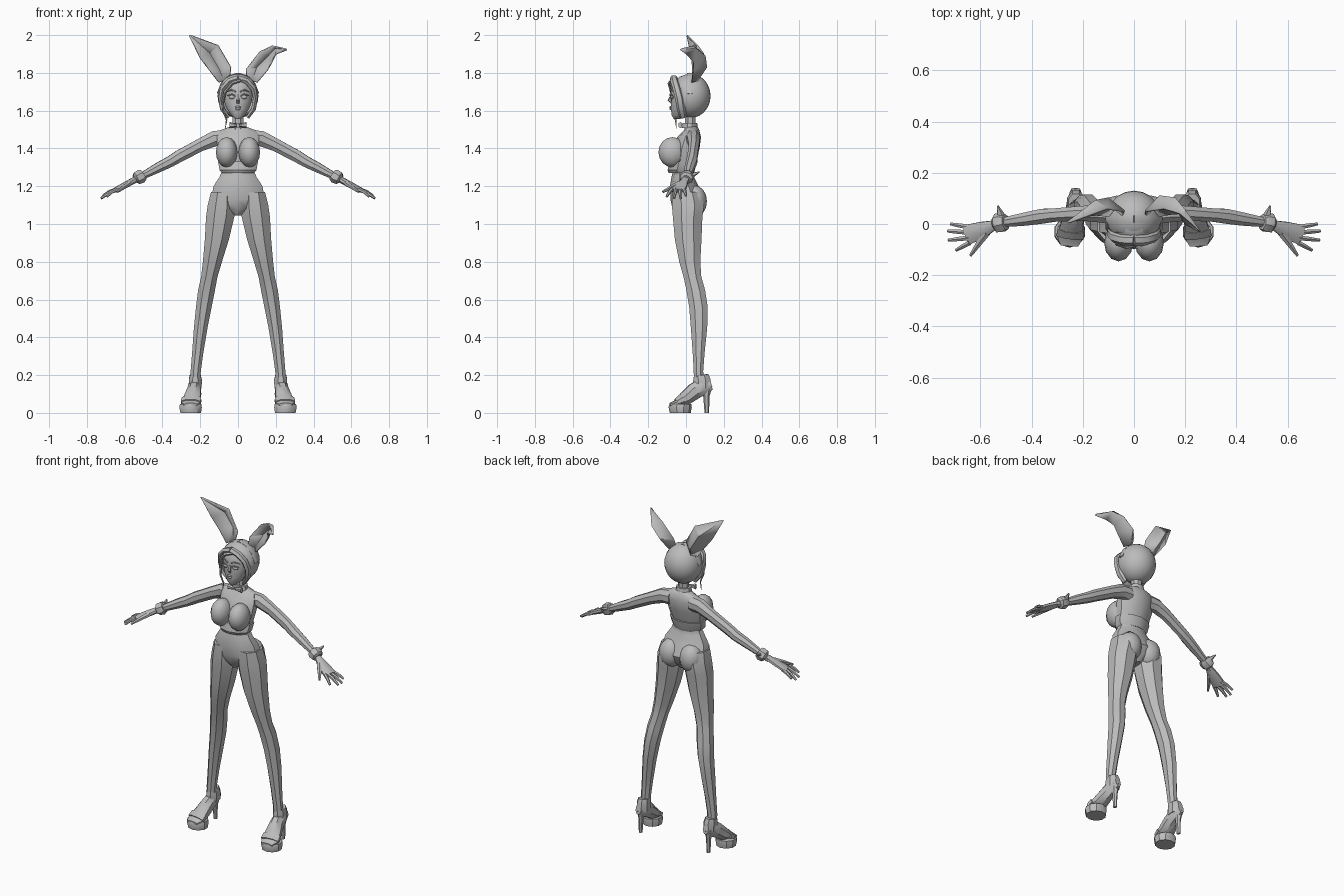
import bpy, bmesh, math
from mathutils import Vector

grey = bpy.data.materials.new("plain_grey")
grey.diffuse_color = (0.5, 0.5, 0.5, 1)


def finish(name, bm, mirror=False, thick=0, angle=35):
    bmesh.ops.recalc_face_normals(bm, faces=bm.faces)
    me = bpy.data.meshes.new(name)
    bm.to_mesh(me)
    bm.free()
    me.materials.append(grey)
    ob = bpy.data.objects.new(name, me)
    bpy.context.collection.objects.link(ob)
    bpy.ops.object.select_all(action='DESELECT')
    ob.select_set(True)
    bpy.context.view_layer.objects.active = ob
    bpy.ops.object.shade_smooth_by_angle(angle=math.radians(angle))
    if thick:
        m = ob.modifiers.new("thickness", 'SOLIDIFY')
        m.thickness, m.offset = thick, 0
    if mirror:
        ob.modifiers.new("mirror", 'MIRROR')
    return ob


def tube(name, pts, n=8, up=(0, 0, 1), axis=None, mirror=False, angle=35):
    """Loft of elliptical rings (x, y, z, half width, half depth along up)."""
    bm = bmesh.new()
    up, P, rings = Vector(up), [Vector(p[:3]) for p in pts], []
    k = 1 / math.cos(math.pi / n) ** 0.5
    for i, p in enumerate(pts):
        t = Vector(axis) if axis else (P[min(i + 1, len(P) - 1)] - P[max(i - 1, 0)]).normalized()
        s = t.cross(up).normalized()
        u = s.cross(t)
        ring = []
        for j in range(n):
            a = (j + 0.5) * 2 * math.pi / n
            ring.append(bm.verts.new(P[i] + s * p[3] * k * math.cos(a) + u * p[4] * k * math.sin(a)))
        rings.append(ring)
    for r, q in zip(rings, rings[1:]):
        for j in range(n):
            bm.faces.new((r[j], r[(j + 1) % n], q[(j + 1) % n], q[j]))
    bm.faces.new(rings[0])
    bm.faces.new(rings[-1])
    return finish(name, bm, mirror, angle=angle)


def body(name, rows, n=10, **kw):
    """Upright centred loft from rows of (z, half width, front y, back y)."""
    return tube(name, [(0, (f + b) / 2, z, w, (b - f) / 2) for z, w, f, b in rows],
                n, up=(0, 1, 0), axis=(0, 0, 1), **kw)


def ball(name, c, r, seg=12, rings=8, mirror=False, cut=None, thick=0):
    bm = bmesh.new()
    bmesh.ops.create_uvsphere(bm, u_segments=seg, v_segments=rings, radius=1)
    for v in bm.verts:
        v.co = Vector([c[i] + r[i] * v.co[i] for i in range(3)])
    if cut:
        bmesh.ops.bisect_plane(bm, geom=bm.verts[:] + bm.edges[:] + bm.faces[:],
                               plane_co=cut[0], plane_no=cut[1], clear_outer=True)
    return finish(name, bm, mirror, thick, 40)


def ear(name, rows):
    """Cupped leaf from rows of (outer edge, middle, inner edge)."""
    bm = bmesh.new()
    vs = [[bm.verts.new(p) for p in r] for r in rows]
    for a, b in zip(vs, vs[1:]):
        for j in range(2):
            bm.faces.new((a[j], a[j + 1], b[j + 1], b[j]))
    finish(name, bm, thick=0.008)


# Torso, bust and hips
body("torso", [(1.045, .02, -.045, .05), (1.08, .07, -.07, .08), (1.13, .145, -.08, .095),
               (1.2, .133, -.083, .065), (1.25, .1, -.075, .04), (1.285, .085, -.066, .035),
               (1.33, .1, -.07, .045), (1.4, .113, -.07, .07), (1.46, .115, -.045, .078),
               (1.495, .1, -.01, .07), (1.515, .045, -.003, .06)])
body("corset_edge", [(1.27, .088, -.09, .04), (1.285, .1, -.096, .045), (1.33, .108, -.085, .055)])
ball("bust", (.06, -.072, 1.38), (.057, .074, .08), mirror=True)
ball("buttock", (.068, .045, 1.12), (.07, .066, .085), mirror=True)

# Neck, collar and bow
body("neck", [(1.5, .036, -.008, .055), (1.54, .03, -.005, .05), (1.6, .033, -.01, .055)], 8)
body("collar", [(1.508, .048, -.022, .062), (1.535, .043, -.018, .058)], 10)
tube("bow", [(.005, -.03, 1.522, .007, .006), (.045, -.03, 1.524, .01, .016)], 6, mirror=True)

# Face
body("face", [(1.557, .016, -.066, -.03), (1.575, .036, -.076, 0), (1.61, .06, -.081, .04),
              (1.65, .075, -.079, .06), (1.7, .08, -.08, .07), (1.75, .072, -.07, .07),
              (1.78, .04, -.035, .05)], 12, angle=45)
tube("nose", [(0, -.076, 1.685, .006, .004), (0, -.086, 1.655, .009, .011),
              (0, -.077, 1.64, .008, .004)], 6, up=(0, 1, 0))
for z, w in ((1.619, .017), (1.609, .014)):
    ball("lip", (0, -.081, z), (w, .007, .006), 8, 6)
ball("eye", (.032, -.073, 1.672), (.018, .01, .011), 10, 6, mirror=True)
tube("eyelid", [(.012, -.083, 1.678, .003, .003), (.032, -.084, 1.687, .004, .004),
                (.056, -.07, 1.68, .003, .003)], 5, mirror=True)
tube("eyebrow", [(.012, -.083, 1.7, .003, .004), (.035, -.08, 1.71, .003, .004),
                 (.06, -.064, 1.7, .002, .002)], 5, mirror=True)

# Hair cap, face frame and loose locks
ball("hair_cap", (0, .023, 1.678), (.105, .104, .114), 20, 14,
     cut=((0, -.03, 1.68), (0, -1, -.15)), thick=.006)
tube("hair_frame", [(0, -.064, 1.772, .016, .02), (.045, -.062, 1.757, .016, .02),
                    (.08, -.05, 1.72, .015, .02), (.092, -.035, 1.67, .013, .022),
                    (.083, -.025, 1.61, .013, .022), (.052, -.015, 1.565, .01, .016)],
     6, up=(0, 1, 0), mirror=True)
tube("fringe", [(.03, -.07, 1.765, .008, .012), (-.03, -.078, 1.745, .009, .018),
                (-.068, -.068, 1.7, .008, .016), (-.08, -.055, 1.64, .006, .01)], 6, up=(0, 1, 0))
tube("loose_lock", [(-.078, -.055, 1.66, .006, .008), (-.078, -.06, 1.6, .005, .006),
                    (-.06, -.055, 1.55, .004, .004), (-.068, -.05, 1.502, .001, .001)], 5, up=(0, 1, 0))

# Headband and the two rabbit ears, one upright and one folded forward
tube("headband", [(0, .02, 1.795, .016, .006), (.045, .02, 1.782, .016, .006),
                  (.085, .02, 1.745, .016, .006), (.107, .02, 1.69, .014, .005)],
     6, up=(.3, 0, 1), mirror=True)
ear("upright_ear", [((-.1, .03, 1.75), (-.075, .06, 1.76), (-.045, .03, 1.77)),
                    ((-.15, .035, 1.815), (-.1, .1, 1.82), (-.038, .05, 1.83)),
                    ((-.2, .03, 1.88), (-.15, .09, 1.905), (-.105, .06, 1.945)),
                    ((-.257, .005, 1.998), (-.255, .008, 1.998), (-.252, .006, 1.999))])
ear("folded_ear", [((.1, .03, 1.75), (.075, .06, 1.76), (.045, .03, 1.77)),
                   ((.155, .04, 1.815), (.1, .108, 1.83), (.045, .05, 1.82)),
                   ((.178, .04, 1.855), (.16, .1, 1.89), (.115, .06, 1.91)),
                   ((.2, .0, 1.9), (.2, .05, 1.93), (.18, .04, 1.942)),
                   ((.257, -.03, 1.922), (.256, -.028, 1.924), (.254, -.026, 1.926))])

# Arms with cuffs
tube("arm", [(.07, .035, 1.455, .04, .045), (.125, .04, 1.452, .036, .042),
             (.2, .042, 1.418, .03, .035), (.31, .035, 1.36, .027, .033),
             (.36, .03, 1.33, .03, .03), (.42, .02, 1.3, .027, .027),
             (.5, .008, 1.258, .02, .02), (.56, -.005, 1.225, .018, .016)], 8, mirror=True)
tube("cuff", [(.5, .008, 1.262, .03, .028), (.515, .006, 1.252, .038, .036),
              (.538, .002, 1.242, .036, .033), (.545, 0, 1.238, .024, .022)], 7, mirror=True)
tube("cuff_point", [(.52, .035, 1.26, .014, .012), (.532, .07, 1.275, .004, .003)], 5, mirror=True)

# Hands
tube("palm", [(.545, -.004, 1.235, .019, .016), (.595, -.024, 1.207, .034, .016),
              (.655, -.043, 1.176, .041, .012)], 8, mirror=True)
for by, tx, ty, tz in ((-.012, .715, .0, 1.15), (-.033, .726, -.028, 1.135),
                       (-.054, .724, -.063, 1.137), (-.074, .694, -.102, 1.145)):
    mx, my = (.645 + tx) / 2, (by + ty) / 2
    tube("finger", [(.642, by, 1.183, .01, .01), (mx, my, (1.183 + tz) / 2 + .005, .009, .009),
                    (tx, ty, tz, .006, .006)], 6, mirror=True)
tube("thumb", [(.575, -.035, 1.215, .015, .013), (.605, -.075, 1.195, .012, .011),
               (.638, -.123, 1.17, .006, .006)], 6, mirror=True)

# Legs: (z, inner x, outer x, front y, back y)
leg = [(1.17, .02, .145, -.075, .08), (1.1, .012, .163, -.078, .1), (1.04, .016, .172, -.073, .09),
       (.92, .045, .178, -.062, .085), (.8, .083, .188, -.038, .078), (.72, .107, .197, -.015, .083),
       (.65, .12, .213, .0, .103), (.56, .138, .224, .015, .117), (.45, .16, .235, .024, .114),
       (.32, .182, .244, .034, .1), (.22, .196, .252, .04, .092), (.14, .2, .252, .04, .1)]
tube("leg", [((a + b) / 2, (f + k) / 2, z, (b - a) / 2, (k - f) / 2) for z, a, b, f, k in leg],
     8, up=(0, 1, 0), axis=(0, 0, 1), mirror=True)

# High-heeled shoes
tube("shoe_collar", [(.226, .085, .13, .035, .048), (.226, .084, .175, .036, .048),
                     (.227, .08, .2, .03, .04)], 8, up=(0, 1, 0), mirror=True)
tube("shoe_body", [(.228, .135, .15, .018, .03), (.228, .09, .14, .034, .045),
                   (.232, .045, .115, .038, .045), (.241, 0, .08, .046, .038),
                   (.25, -.05, .05, .052, .018), (.252, -.085, .043, .036, .01)], 8, mirror=True)
tube("platform_sole", [(.25, -.03, 0, .056, .054), (.251, -.031, .03, .061, .06),
                       (.251, -.029, .046, .058, .057)], 10, up=(0, 1, 0), axis=(0, 0, 1), mirror=True)
tube("toe_strap", [(.25, -.05, .055, .055, .02), (.246, -.02, .072, .054, .03)], 8, mirror=True)
tube("heel", [(.229, .108, .14, .024, .03), (.229, .108, .09, .013, .016),
              (.23, .11, .0, .009, .011)], 6, up=(0, 1, 0), mirror=True)
